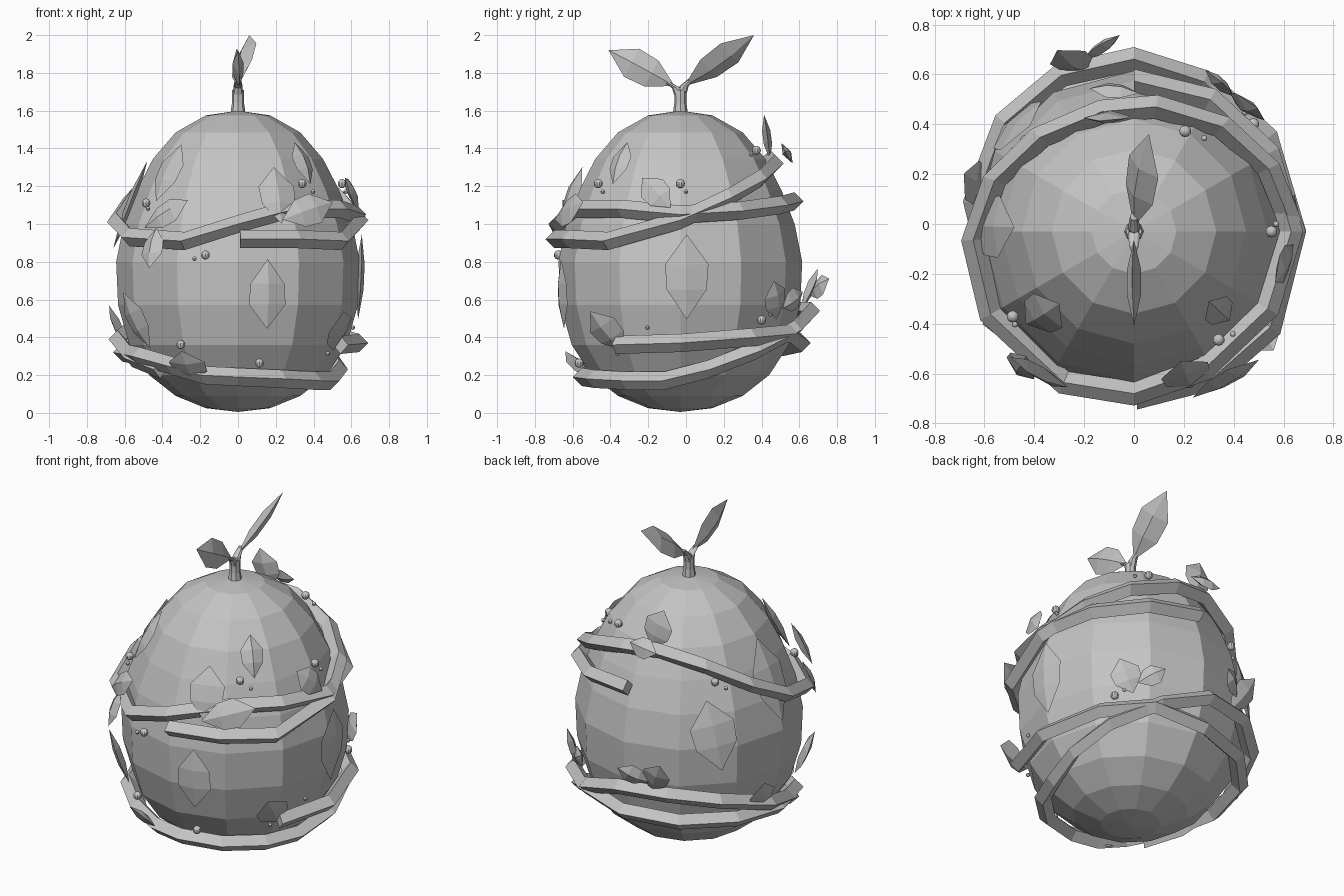
import bpy
import bmesh
from math import radians, sin, cos, hypot
from mathutils import Vector

cube = bpy.data.objects.get("Cube")
if cube:
    bpy.data.objects.remove(cube)

CENTRE_Y = -0.03

# Single stone colour
stone = bpy.data.materials.new("stone_grey")
stone.use_nodes = True
stone.diffuse_color = (0.55, 0.55, 0.55, 1)
stone.node_tree.nodes["Principled BSDF"].inputs["Base Color"].default_value = (0.55, 0.55, 0.55, 1)

# Egg outline as (radius, height), from the bottom to the top
PROFILE = [(0, 0.005), (0.17, 0.025), (0.33, 0.09), (0.47, 0.2), (0.575, 0.36),
           (0.635, 0.57), (0.645, 0.8), (0.605, 1.0), (0.535, 1.18),
           (0.45, 1.345), (0.33, 1.485), (0.17, 1.575), (0, 1.6)]


def make_object(name, verts, faces):
    mesh = bpy.data.meshes.new(name)
    mesh.from_pydata(verts, [], faces)
    bm = bmesh.new()
    bm.from_mesh(mesh)
    bmesh.ops.remove_doubles(bm, verts=bm.verts, dist=0.0001)
    bmesh.ops.recalc_face_normals(bm, faces=bm.faces)
    bm.to_mesh(mesh)
    bm.free()
    mesh.materials.append(stone)
    obj = bpy.data.objects.new(name, mesh)
    bpy.context.collection.objects.link(obj)
    return obj


def tube(name, rings):
    """Skin a list of equal rings and cap both ends."""
    n = len(rings[0])
    verts = [v for ring in rings for v in ring]
    faces = [(i * n + j, i * n + (j + 1) % n, (i + 1) * n + (j + 1) % n, (i + 1) * n + j)
             for i in range(len(rings) - 1) for j in range(n)]
    faces += [tuple(range(n)), tuple(range(len(verts) - n, len(verts)))]
    return make_object(name, verts, faces)


def egg_frame(angle, z, gap=0.0):
    """Point above the shell with its sideways, upward and outward directions."""
    a = radians(angle)
    for (r0, z0), (r1, z1) in zip(PROFILE, PROFILE[1:]):
        if z <= z1:
            break
    r = r0 + (r1 - r0) * (z - z0) / (z1 - z0)
    slope = hypot(r1 - r0, z1 - z0)
    radial = Vector((cos(a), sin(a), 0))
    side = Vector((-sin(a), cos(a), 0))
    up = (radial * (r1 - r0) + Vector((0, 0, z1 - z0))) / slope
    normal = side.cross(up).normalized()
    point = radial * r + Vector((0, CENTRE_Y, z)) + normal * gap
    return point, side, up, normal


# Egg shell: twelve flat sides
bm = bmesh.new()
prev = None
for r, z in PROFILE:
    if r == 0:
        ring = [bm.verts.new((0, CENTRE_Y, z))] * 12
    else:
        ring = [bm.verts.new((r * cos(radians(30 * k)), CENTRE_Y + r * sin(radians(30 * k)), z))
                for k in range(12)]
    if prev:
        for k in range(12):
            corners = [prev[k], prev[(k + 1) % 12], ring[(k + 1) % 12], ring[k]]
            bm.faces.new(list(dict.fromkeys(corners)))
    prev = ring
bmesh.ops.recalc_face_normals(bm, faces=bm.faces)
shell = bpy.data.meshes.new("egg_shell")
bm.to_mesh(shell)
bm.free()
shell.materials.append(stone)
bpy.context.collection.objects.link(bpy.data.objects.new("egg_shell", shell))


# Vines: diamond section wound around the shell
def vine(name, path, gap, size=0.048):
    rings = []
    for angle, z in path:
        a = radians(angle)
        p = egg_frame(angle, z)[0]
        out = Vector((cos(a), sin(a), 0))
        p += out * gap
        up = Vector((0, 0, 1))
        rings.append([p + out * size, p + up * size, p - out * size, p - up * size])
    tube(name, rings)


vine("upper_vine", [(-89, 0.92), (-62, 0.92), (-35, 0.91), (0, 1.02), (25, 1.14), (50, 1.24),
                    (80, 1.32), (105, 1.34), (135, 1.27), (160, 1.14), (183, 1.01), (210, 0.93),
                    (245, 0.91), (270, 1.0), (297, 1.08), (330, 1.08), (360, 1.05),
                    (390, 1.07), (420, 1.1), (450, 1.12)], 0.045)
vine("lower_vine", [(-32, 0.36), (0, 0.37), (35, 0.4), (62, 0.42), (90, 0.37), (120, 0.35),
                    (150, 0.34), (180, 0.32), (210, 0.3), (232, 0.25), (250, 0.2), (270, 0.19),
                    (297, 0.18), (325, 0.17), (350, 0.17), (375, 0.23), (400, 0.33), (425, 0.44),
                    (450, 0.54), (475, 0.54), (500, 0.49), (530, 0.39), (560, 0.29),
                    (582, 0.23)], 0.065)


# Leaves: faceted blade with a ridge on both faces
def leaf(name, base, tip, normal, width, thick=0.022):
    axis = tip - base
    side = axis.cross(normal).normalized()
    face = side.cross(axis).normalized()
    verts = [base, tip]
    for t, w in ((0.35, 0.46), (0.65, 0.5)):
        mid = base + axis * t
        verts += [mid + side * width * w, mid + face * thick,
                  mid - side * width * w, mid - face * thick]
    faces = []
    for k in range(4):
        a, b = 2 + k, 2 + (k + 1) % 4
        faces += [(0, a, b), (a, a + 4, b + 4, b), (a + 4, 1, b + 4)]
    return make_object(name, verts, faces)


def shell_leaf(name, angle, z, roll, length, width, gap=0.005, lean=0):
    p, side, up, n = egg_frame(angle, z, gap)
    along = up * cos(radians(roll)) + side * sin(radians(roll))
    along_out = along * cos(radians(lean)) + n * sin(radians(lean))
    n_out = n * cos(radians(lean)) - along * sin(radians(lean))
    half = along_out * length / 2
    leaf(name, p - half, p + half, n_out, width)


# Leaves lying on the shell: angle, height, roll, length, width
FLUSH = [(-76, 0.63, 180, 0.37, 0.2), (-138, 1.27, 5, 0.34, 0.18), (-43, 1.32, 0, 0.25, 0.13),
         (3, 0.72, 0, 0.45, 0.23), (138, 0.88, -10, 0.42, 0.26), (178, 1.1, 0, 0.5, 0.25)]
for i, row in enumerate(FLUSH):
    shell_leaf(f"shell_leaf_{i + 1}", *row)

# Leaves sprouting from the vines: the same plus gap and lean
SPROUTS = [(-70, 1.13, 0, 0.32, 0.2, 0.06, 0), (-58, 1.03, 75, 0.32, 0.17, 0.11, 8),
           (-124, 1.02, 60, 0.3, 0.14, 0.09, 5), (-130, 0.86, 175, 0.23, 0.14, 0.07, 10),
           (-145, 0.5, -15, 0.33, 0.17, 0.04, 5), (-116, 0.29, 0, 0.23, 0.21, 0.08, 12),
           (-36, 0.45, -25, 0.28, 0.19, 0.06, 18), (-12, 1.14, -45, 0.23, 0.15, 0.07, 5),
           (103, 1.4, 20, 0.25, 0.18, 0.09, 35), (98, 1.32, 100, 0.2, 0.12, 0.12, 10),
           (163, 0.47, -10, 0.26, 0.17, 0.06, 10), (48, 0.6, -20, 0.22, 0.17, 0.04, 10),
           (60, 0.6, 60, 0.18, 0.12, 0.05, 10), (110, 0.66, 20, 0.26, 0.16, 0.09, 25),
           (100, 0.67, -60, 0.2, 0.12, 0.11, 20)]
for i, row in enumerate(SPROUTS):
    shell_leaf(f"vine_leaf_{i + 1}", *row)

# Berries: angle and height, each large one paired with a small one where present
LARGE = [(-52, 1.2), (-145, 1.1), (-105, 0.83), (-120, 0.37), (-78, 0.28), (0, 1.2),
         (63, 1.37), (42, 0.5), (140, 1.17)]
SMALL = [(-46, 1.16), (-142, 1.07), (-110, 0.81), (-35, 0.33), (3, 1.16), (53, 1.35),
         (-16, 0.46), (47, 0.53), (146, 1.13)]
for label, spots, radius in (("berry", LARGE, 0.024), ("bud", SMALL, 0.012)):
    for i, (angle, z) in enumerate(spots):
        bpy.ops.mesh.primitive_uv_sphere_add(segments=10, ring_count=8, radius=radius,
                                             location=egg_frame(angle, z, 0.03)[0])
        ball = bpy.context.object
        ball.name = f"{label}_{i + 1}"
        ball.data.materials.append(stone)

# Sprout: stem, two stalks and two blades
def stalk(name, points):
    tube(name, [[Vector((r * cos(radians(45 * k)), y + r * sin(radians(45 * k)), z))
                 for k in range(8)] for y, z, r in points])


stalk("stem", [(CENTRE_Y, 1.57, 0.042), (CENTRE_Y, 1.64, 0.032), (CENTRE_Y, 1.71, 0.032)])
stalk("front_stalk", [(-0.03, 1.67, 0.028), (-0.05, 1.72, 0.024), (-0.1, 1.75, 0.016)])
stalk("back_stalk", [(-0.03, 1.67, 0.028), (-0.01, 1.73, 0.024), (0.03, 1.77, 0.016)])
leaf("front_blade", Vector((0, -0.06, 1.73)), Vector((0, -0.41, 1.92)),
     Vector((1, 0, 0.1)), 0.17, 0.028)
leaf("back_blade", Vector((0, -0.01, 1.73)), Vector((0.06, 0.36, 2.0)),
     Vector((0.75, 0.4, -0.5)), 0.18, 0.028)
